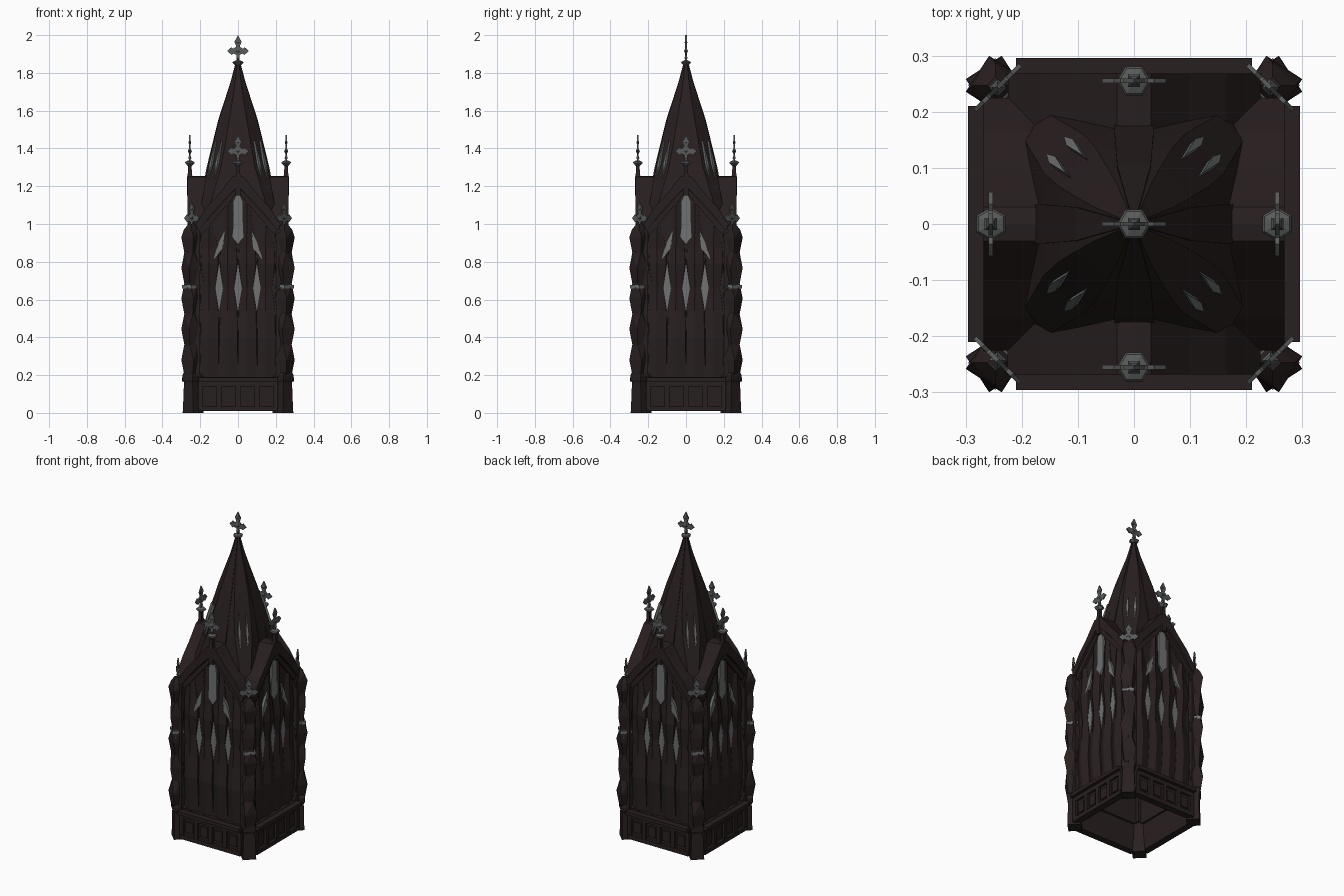
import bpy, bmesh
from math import sin, cos, pi, sqrt, radians
from mathutils import Matrix, Vector

if "Cube" in bpy.data.objects:
    bpy.data.objects.remove(bpy.data.objects["Cube"])


def mat(name, c):
    m = bpy.data.materials.new(name)
    m.diffuse_color = (*c, 1)
    m.use_nodes = True
    m.node_tree.nodes["Principled BSDF"].inputs["Base Color"].default_value = m.diffuse_color
    return m


WOOD = mat("dark_wood", (0.022, 0.014, 0.014))
STEEL = mat("grey_metal", (0.1, 0.105, 0.105))
GLASS = mat("pale_grey_pane", (0.16, 0.17, 0.17))


def finish(name, bm, m, xf=None):
    bmesh.ops.recalc_face_normals(bm, faces=bm.faces)
    me = bpy.data.meshes.new(name)
    if xf:
        bm.transform(xf)
    bm.to_mesh(me)
    bm.free()
    ob = bpy.data.objects.new(name, me)
    bpy.context.collection.objects.link(ob)
    me.materials.append(m)
    return ob


def add_loft(bm, rings):
    vs = [[bm.verts.new(p) for p in r] for r in rings]
    n = len(vs[0])
    for a, b in zip(vs, vs[1:]):
        for i in range(n):
            j = (i + 1) % n
            bm.faces.new((a[i], a[j], b[j], b[i]))
    bm.faces.new(vs[0][::-1])
    bm.faces.new(vs[-1])


def add_prism(bm, pts, d0, d1):
    # (x, z) outline extruded between outward distances d0 and d1 (outward = -y)
    add_loft(bm, [[(x, -d, z) for x, z in pts] for d in (d0, d1)])


def rect(x0, x1, z0, z1):
    return [(x0, z0), (x1, z0), (x1, z1), (x0, z1)]


def square(r, a, z, cx=0, cy=0):
    return [(cx + r * cos(a + k * pi / 2), cy + r * sin(a + k * pi / 2), z) for k in range(4)]


def mirrored(pts):
    return pts + [(-x, z) for x, z in reversed(pts) if x > 1e-6]


def make_finial(name, loc, angle):
    # collar, flat cross and small cross lobes
    bm = bmesh.new()
    half = [(.006, 0), (.008, .045), (.024, .052), (.034, .045), (.057, .066), (.036, .085),
            (.024, .078), (.009, .09), (.019, .115), (0, .15)]
    add_prism(bm, mirrored(half), -.004, .004)
    for z, r in ((.066, .013), (.03, .01), (.112, .009)):
        add_loft(bm, [square(q, pi / 4, h) for q, h in ((r * .5, z - .012), (r * 1.2, z), (r * .5, z + .012))])
    add_loft(bm, [[(r * cos(i * pi / 3), r * sin(i * pi / 3), z) for i in range(6)]
                  for r, z in ((.013, -.012), (.03, .004), (.026, .01), (.01, .016))])
    finish(name, bm, STEEL, Matrix.Translation(loc) @ Matrix.Rotation(angle, 4, 'Z'))


for k in range(4):
    R = Matrix.Rotation(k * pi / 2, 4, 'Z')

    # panelled base side
    bm = bmesh.new()
    add_prism(bm, rect(-.22, .22, .01, .19), .235, .26)
    for z0, z1, d in ((.01, .035, .278), (.14, .165, .275), (.165, .187, .296)):
        add_prism(bm, rect(-.21, .21, z0, z1), .25, d)
    for x in (-.2, -.1, 0, .1, .2):
        add_prism(bm, rect(x - .013, x + .013, .03, .15), .25, .275)
    for x in (-.15, -.05, .05, .15):
        add_prism(bm, rect(x - .025, x + .025, .055, .12), .25, .267)
    finish("base_side", bm, WOOD, R)

    # gabled wall
    bm = bmesh.new()
    add_prism(bm, mirrored([(.215, .18), (.215, .98), (.1, 1.11), (0, 1.23)]), .222, .238)
    finish("gable_wall", bm, WOOD, R)

    # broad faceted ribs that narrow beside each pane
    bm = bmesh.new()
    for x in (-.15, -.05, .05, .15):
        top = 1.2 - abs(x) * 1.15
        rings = []
        for z, w, d in ((.185, .05, .25), (.4, .05, .266), (.54, .048, .256), (.66, .03, .252),
                        (.79, .048, .264), (.87, .045, .256), (top, .012, .25)):
            rings.append([(x - w, -.23, z), (x - w * .95, -d + .016, z), (x - w * .1, -d, z),
                          (x + w * .95, -d + .012, z), (x + w, -.23, z)])
        add_loft(bm, rings)
    finish("wall_ribs", bm, WOOD, R)

    # lozenge panes between the ribs and lancet panes above
    bm = bmesh.new()
    for x in (-.1, 0, .1):
        add_prism(bm, [(x, .54), (x + .02, .66), (x, .79), (x - .02, .66)], .235, .241)
    add_prism(bm, [(0, .89), (.028, .93), (.026, 1.12), (0, 1.18), (-.026, 1.12), (-.028, .93)], .235, .252)
    for s in (-1, 1):
        add_prism(bm, [(s * .07, .97), (s * .08, .87), (s * .13, .81), (s * .105, .9)], .235, .254)
    finish("window_panes", bm, GLASS, R)

    # kinked gable roof with inner moulding
    bm = bmesh.new()
    up = [(.225, 1.0), (.165, 1.09), (.1, 1.16), (.03, 1.25), (0, 1.255)]
    lo = [(0, 1.2), (.09, 1.11), (.15, 1.04), (.21, .96)]
    for s in (-1, 1):
        add_prism(bm, [(s * x, z) for x, z in up + lo], .17, .268)
        add_prism(bm, [(s * x, z - .025) for x, z in ((.205, 1.0), (.0, 1.225), (.0, 1.195), (.195, .965))], .23, .256)
    finish("gable_roof", bm, WOOD, R)

    # gable pinnacle
    bm = bmesh.new()
    add_loft(bm, [square(r, pi / 4, z, 0, -.255) for r, z in ((.02, 1.15), (.02, 1.25), (.015, 1.27), (.013, 1.33))])
    finish("pinnacle_shaft", bm, WOOD, R)
    make_finial("pinnacle_finial", R @ Vector((0, -.255, 1.32)), k * pi / 2)

    # corner foot, tapering under a moulded cap
    c = .247
    bm = bmesh.new()
    add_loft(bm, [square(r, 0, z, o, -o) for r, z, o in
                  ((.055, 0, .238), (.053, .03, .238), (.046, .16, .24), (.054, .175, .24), (.054, .2, .24), (.04, .215, c))])
    finish("corner_foot", bm, WOOD, R)

    # corner pillar, swelling and twisting back and forth
    bm = bmesh.new()
    rings = [square(.038 if i % 2 == 0 else .054, radians(12 if i % 4 < 2 else -12), .2 + i * .081, c, -c)
             for i in range(10)]
    add_loft(bm, rings + [square(.04, 0, .97, c, -c), square(.015, 0, 1.0, c, -c)])
    add_loft(bm, [square(.046, pi / 4, z, .235, -.235) for z in (.19, .97)])
    bmesh.ops.triangulate(bm, faces=bm.faces)
    finish("corner_pillar", bm, WOOD, R)
    bm = bmesh.new()
    add_loft(bm, [square(.049, 0, z, c, -c) for z in (.658, .676)])
    finish("pillar_collar", bm, GLASS, R)
    make_finial("corner_finial", R @ Vector((.243, -.243, .965)), k * pi / 2 + pi / 4)

    # raised board up the middle of each spire side
    bm = bmesh.new()
    rings = []
    for z, a, w in ((1.1, .2, .035), (1.3, .163, .035), (1.55, .102, .03), (1.75, .037, .012), (1.86, .008, .003)):
        rings.append([(-w, -a - .003, z), (w, -a - .003, z), (w, -a + .02, z), (-w, -a + .02, z)])
    add_loft(bm, rings)
    finish("spire_board", bm, WOOD, R)

    # light slits on the diagonal spire faces
    bm = bmesh.new()
    for s in (-1, 1):
        lean = [(s * .022, .195, 1.24), (s * .03, .181, 1.32), (s * .022, .147, 1.44), (s * .014, .181, 1.32)]
        add_loft(bm, [[(x, -d - o, z) for x, d, z in lean] for o in (-.01, .004)])
    finish("spire_slits", bm, GLASS, R @ Matrix.Rotation(pi / 4, 4, 'Z'))

# spire with chamfered square section
bm = bmesh.new()
rings = []
for z, a, c in ((.95, .205, .19), (1.1, .195, .15), (1.3, .16, .09), (1.42, .135, .068), (1.55, .101, .047),
                (1.65, .07, .03), (1.75, .037, .016), (1.87, .006, .003)):
    rings.append([(a, -c, z), (a, c, z), (c, a, z), (-c, a, z), (-a, c, z), (-a, -c, z), (-c, -a, z), (c, -a, z)])
add_loft(bm, rings)
# open underside so the hollow body runs up into the spire
bmesh.ops.delete(bm, geom=[f for f in bm.faces if f.calc_center_median().z < .96], context='FACES_ONLY')
finish("spire", bm, WOOD)
make_finial("spire_finial", Vector((0, 0, 1.85)), 0)
